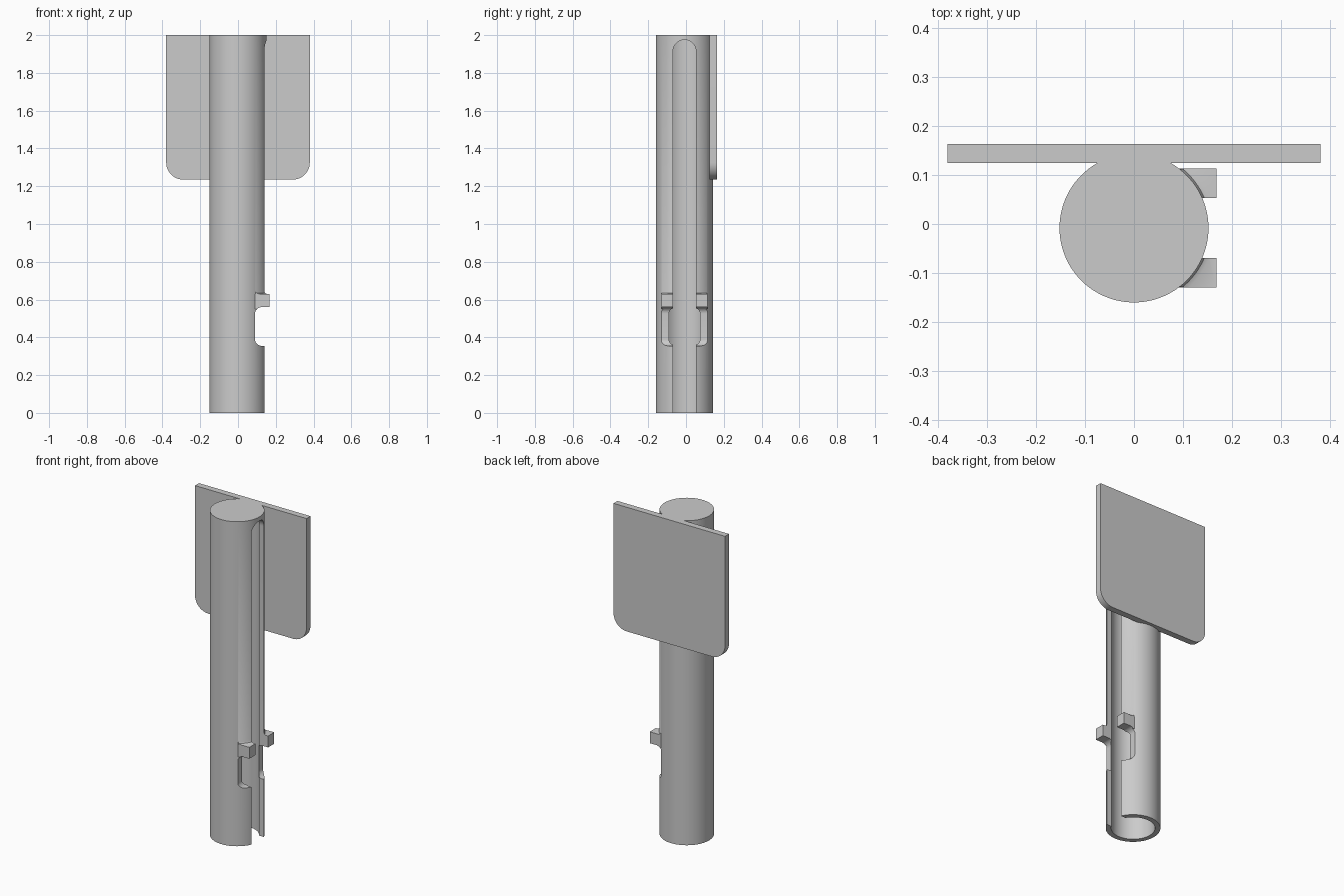
import bpy
import bmesh
from math import pi, cos, sin, radians

cube = bpy.data.objects.get("Cube")
if cube:
    bpy.data.objects.remove(cube, do_unlink=True)

grey = bpy.data.materials.new("plain grey")
grey.use_nodes = True
colour = (0.6, 0.6, 0.6, 1)
grey.diffuse_color = colour
grey.node_tree.nodes["Principled BSDF"].inputs["Base Color"].default_value = colour

AXIS_Y = -0.008      # tube axis
OUTER, INNER = 0.152, 0.122
SLOT_HALF = 0.061


def finish(name, bm):
    bmesh.ops.recalc_face_normals(bm, faces=bm.faces[:])
    mesh = bpy.data.meshes.new(name)
    bm.to_mesh(mesh)
    bm.free()
    mesh.materials.append(grey)
    obj = bpy.data.objects.new(name, mesh)
    bpy.context.collection.objects.link(obj)
    return obj


def lathe(name, rings, sides=96):
    """Solid of revolution about the tube axis from (radius, z) rings."""
    bm = bmesh.new()
    loops = [[bm.verts.new((r * cos(2 * pi * i / sides),
                            AXIS_Y + r * sin(2 * pi * i / sides), z))
              for i in range(sides)] for r, z in rings]
    for low, high in zip(loops, loops[1:]):
        for i in range(sides):
            j = (i + 1) % sides
            bm.faces.new((low[i], low[j], high[j], high[i]))
    bm.faces.new(loops[0])
    bm.faces.new(loops[-1])
    return finish(name, bm)


def prism(name, points, axis, start, end):
    """Extrude a flat outline along x or y; the outline holds (other, z)."""
    bm = bmesh.new()
    put = {"x": lambda p, d: (d, p[0], p[1]), "y": lambda p, d: (p[0], d, p[1])}[axis]
    a = [bm.verts.new(put(p, start)) for p in points]
    b = [bm.verts.new(put(p, end)) for p in points]
    bm.faces.new(a)
    bm.faces.new(b)
    for i in range(len(a)):
        j = (i + 1) % len(a)
        bm.faces.new((a[i], a[j], b[j], b[i]))
    return finish(name, bm)


def arc(u, v, r, first, last, steps=12):
    angles = [radians(first + (last - first) * i / steps) for i in range(steps + 1)]
    return [(u + r * cos(t), v + r * sin(t)) for t in angles]


def combine(target, other, operation):
    mod = target.modifiers.new(operation.lower(), "BOOLEAN")
    mod.operation = operation
    mod.solver = "EXACT"
    mod.object = other
    bpy.context.view_layer.objects.active = target
    bpy.ops.object.modifier_apply(modifier=mod.name)
    bpy.data.objects.remove(other, do_unlink=True)


# Round post with closed top
post = lathe("slotted_post", [(OUTER, 0), (OUTER, 2)])

# Back plate with rounded lower corners
W, LOW, R = 0.38, 1.235, 0.09
plate = prism("back_plate",
              [(W, 2), (-W, 2)] + arc(-W + R, LOW + R, R, 180, 270)
              + arc(W - R, LOW + R, R, 270, 360), "y", 0.124, 0.163)
combine(post, plate, "UNION")

# Tab block, later split in two by the slot
tabs = prism("tabs", [(0.09, 0.55), (0.168, 0.55), (0.168, 0.63), (0.09, 0.63)],
             "y", -0.13, 0.113)
combine(post, tabs, "UNION")

# Small fillet where the tabs meet the post
fillet = lathe("tab_fillet", [(OUTER - 0.01, 0.62), (OUTER + 0.013, 0.62), (OUTER + 0.013, 0.63),
                              (OUTER + 0.004, 0.634), (OUTER, 0.643), (OUTER - 0.01, 0.643)])
bounds = prism("fillet_bounds", [(0.085, 0.6), (0.167, 0.6), (0.167, 0.66), (0.085, 0.66)],
               "y", -0.129, 0.112)
combine(fillet, bounds, "INTERSECT")
combine(post, fillet, "UNION")

# Hollow bore
combine(post, lathe("bore", [(INNER, -0.1), (INNER, 1.98)]), "DIFFERENCE")

# Long slot with round top
slot = prism("slot", [(AXIS_Y - SLOT_HALF, -0.1), (AXIS_Y + SLOT_HALF, -0.1)]
             + arc(AXIS_Y, 1.975 - SLOT_HALF, SLOT_HALF, 0, 180, 24), "x", 0.02, 0.3)
combine(post, slot, "DIFFERENCE")

# Side window with rounded inner corners
C = 0.035
window = prism("window", [(0.3, 0.56)] + arc(0.09 + C, 0.56 - C, C, 90, 180)
               + arc(0.09 + C, 0.355 + C, C, 180, 270) + [(0.3, 0.355)], "y", -0.3, 0.3)
combine(post, window, "DIFFERENCE")

bpy.ops.object.select_all(action="DESELECT")
post.select_set(True)
bpy.context.view_layer.objects.active = post
bpy.ops.object.shade_smooth_by_angle(angle=radians(30))
